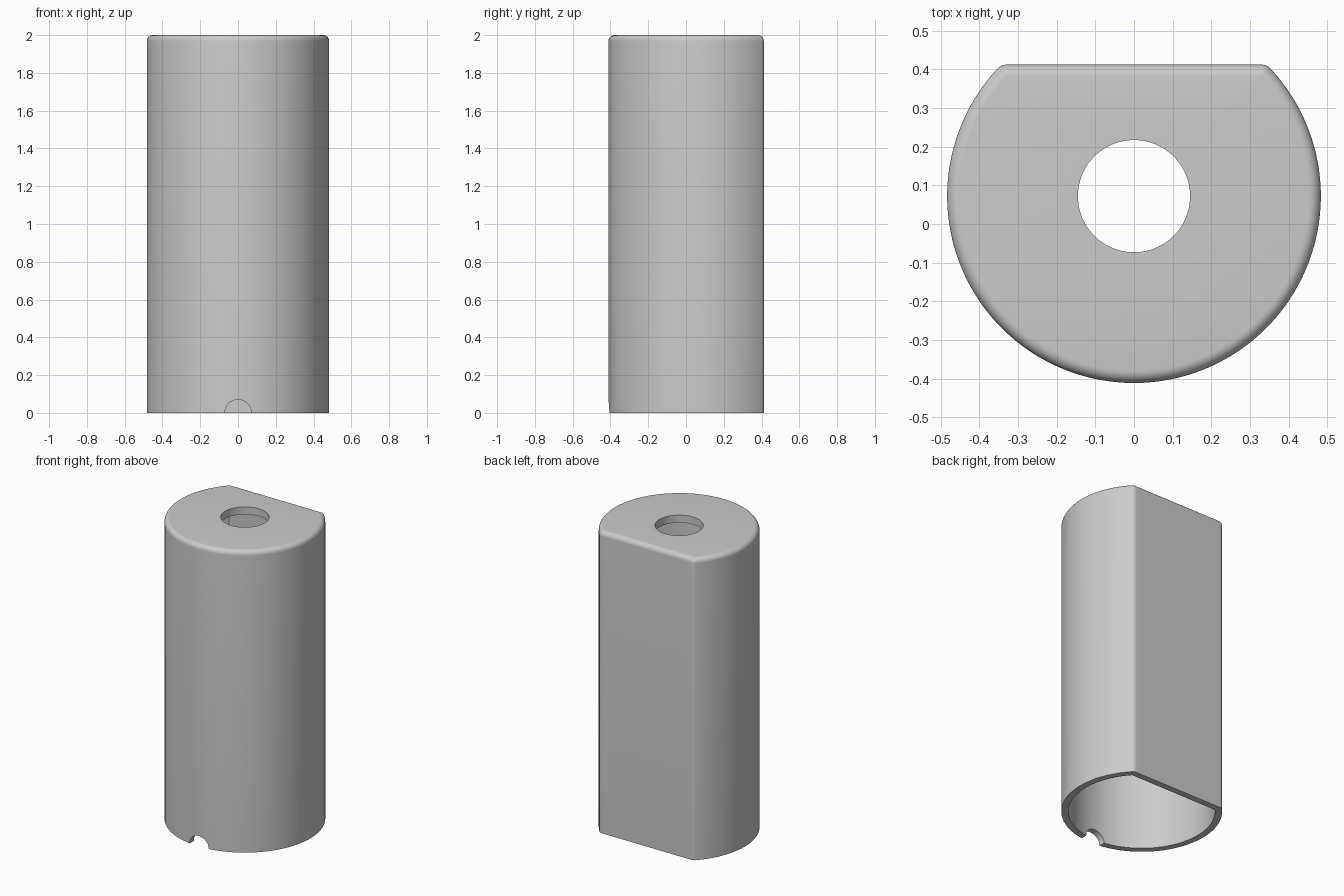
import bpy, bmesh
from math import sin, cos, pi, asin, hypot, radians

cube = bpy.data.objects.get("Cube")
if cube:
    bpy.data.objects.remove(cube)

CENTRE_Y, RADIUS, FLAT, HEIGHT = 0.072, 0.483, 0.34, 2.0
FILLET, WALL, HOLE, TOP = 0.032, 0.042, 0.145, 0.05


def outline(radius, flat, corner):
    """D-shaped section: a circle cut by a flat, with rounded corners."""
    cy = flat - corner
    a = asin(cy / (radius - corner))
    cx = (radius - corner) * cos(a)
    pts = []
    for i in range(97):  # round part
        t = pi - a + (pi + 2 * a) * i / 96
        pts.append((radius * cos(t), radius * sin(t)))
    for i in range(1, 7):  # right corner
        t = a + (pi / 2 - a) * i / 6
        pts.append((cx + corner * cos(t), cy + corner * sin(t)))
    for i in range(1, 25):  # flat
        pts.append((cx - 2 * cx * i / 24, flat))
    for i in range(1, 6):  # left corner
        t = pi / 2 + (pi / 2 - a) * i / 6
        pts.append((-cx + corner * cos(t), cy + corner * sin(t)))
    return pts


def inset(o):
    return outline(RADIUS - o, FLAT - o, FILLET - o)


# Sections in order: outer wall, rounded top, hole, ceiling, cavity wall
cavity = outline(RADIUS - WALL, FLAT - WALL, 0.004)
hole = [(HOLE * x / hypot(x, y), HOLE * y / hypot(x, y)) for x, y in inset(0)]
sections = [(inset(0), 0)]
for i in range(9):
    t = pi / 2 * i / 8
    sections.append((inset(FILLET * 0.98 * (1 - cos(t))),
                     HEIGHT - FILLET * (1 - sin(t))))
sections += [(hole, HEIGHT), (hole, HEIGHT - TOP),
             (cavity, HEIGHT - TOP), (cavity, 0)]

# Sleeve body: join the sections into one closed skin
bm = bmesh.new()
rings = [[bm.verts.new((x, y + CENTRE_Y, z)) for x, y in pts]
         for pts, z in sections]
for lower, upper in zip(rings, rings[1:] + rings[:1]):
    for i in range(len(lower)):
        j = (i + 1) % len(lower)
        bm.faces.new((lower[i], lower[j], upper[j], upper[i]))
bmesh.ops.recalc_face_normals(bm, faces=bm.faces)
mesh = bpy.data.meshes.new("sleeve_body")
bm.to_mesh(mesh)
bm.free()
body = bpy.data.objects.new("sleeve_body", mesh)
bpy.context.collection.objects.link(body)

grey = bpy.data.materials.new("plain_grey")
grey.use_nodes = True
colour = (0.6, 0.6, 0.6, 1)
grey.diffuse_color = colour
grey.node_tree.nodes["Principled BSDF"].inputs["Base Color"].default_value = colour
mesh.materials.append(grey)

# Half-round notch in the front of the bottom rim
bpy.ops.mesh.primitive_cylinder_add(vertices=48, radius=0.07, depth=0.25,
                                    location=(0, -0.42, 0),
                                    rotation=(pi / 2, 0, 0))
cutter = bpy.context.object
cutter.name = "notch_cutter"
cutter.hide_render = True
cutter.data.materials.append(grey)
cut = body.modifiers.new("notch", "BOOLEAN")
cut.operation = "DIFFERENCE"
cut.solver = "EXACT"
cut.object = cutter

bpy.ops.object.select_all(action="DESELECT")
bpy.context.view_layer.objects.active = body
body.select_set(True)
bpy.ops.object.modifier_apply(modifier=cut.name)
bpy.data.objects.remove(cutter)
bpy.ops.object.shade_smooth_by_angle(angle=radians(30))
